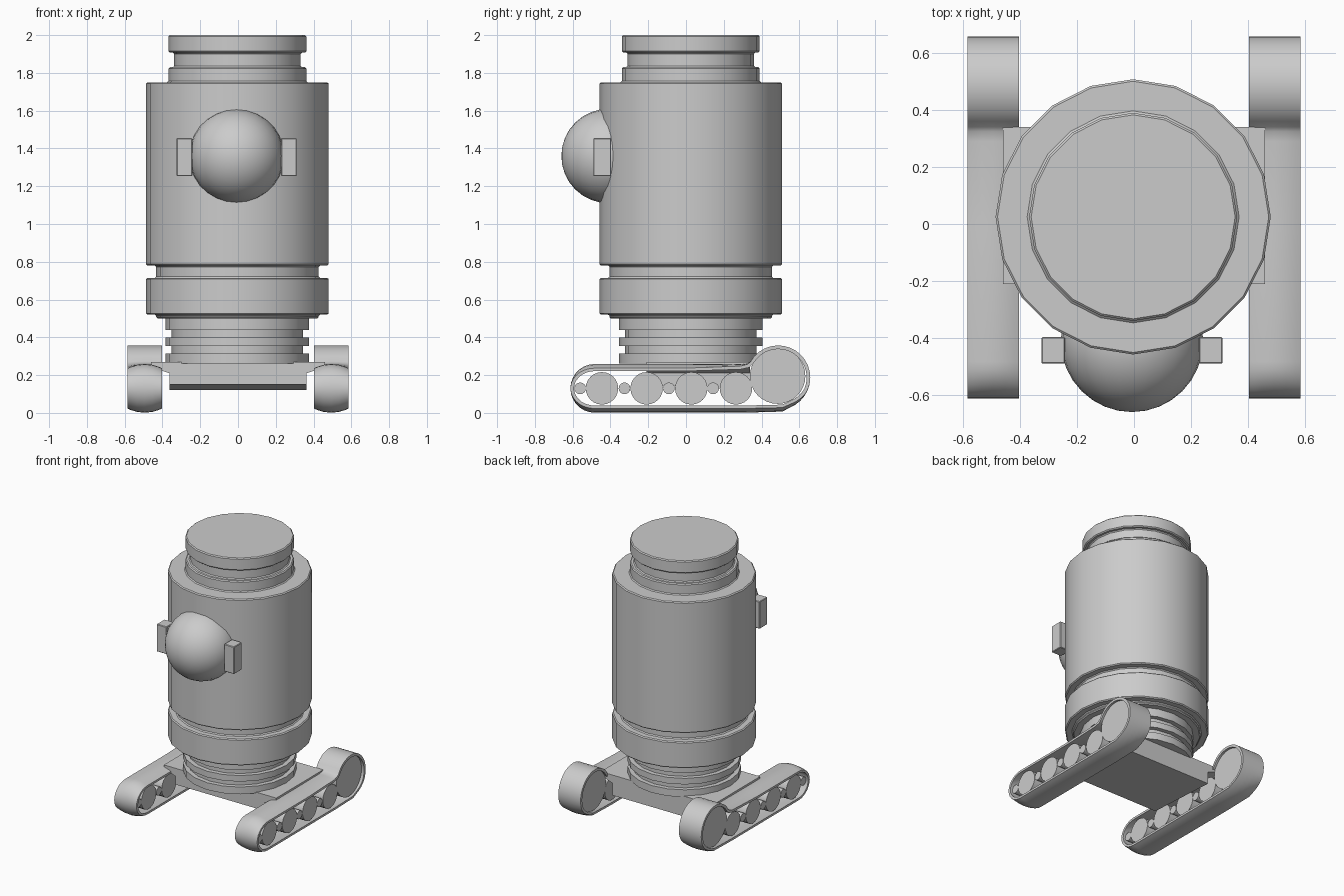
import bpy, bmesh, math
from mathutils import Vector, Matrix

if "Cube" in bpy.data.objects:
    bpy.data.objects.remove(bpy.data.objects["Cube"])

CX, CY = -0.003, 0.025      # body axis


def finish(name, bm, bevel=0.0, angle=32):
    """Bevel crisp edges, mark smooth/sharp and link the object."""
    lim = math.radians(angle)
    bmesh.ops.recalc_face_normals(bm, faces=bm.faces[:])
    if bevel:
        sharp = [e for e in bm.edges if e.is_manifold and e.calc_face_angle() > lim]
        bmesh.ops.bevel(bm, geom=sharp, offset=bevel, segments=1,
                        profile=0.5, affect='EDGES')
    for f in bm.faces:
        f.smooth = True
    for e in bm.edges:
        e.smooth = e.is_manifold and e.calc_face_angle() < lim
    me = bpy.data.meshes.new(name)
    bm.to_mesh(me)
    bm.free()
    ob = bpy.data.objects.new(name, me)
    bpy.context.collection.objects.link(ob)
    return ob


def lathe(name, profile, sides=20, bevel=0.007):
    """Stack of rings around the body axis, capped at both ends."""
    bm = bmesh.new()
    rings = []
    for r, z in profile:
        rings.append([bm.verts.new((CX + r * math.cos(2 * math.pi * i / sides),
                                    CY + r * math.sin(2 * math.pi * i / sides), z))
                      for i in range(sides)])
    for a, b in zip(rings, rings[1:]):
        for i in range(sides):
            j = (i + 1) % sides
            bm.faces.new((a[i], a[j], b[j], b[i]))
    bm.faces.new(rings[0])
    bm.faces.new(rings[-1])
    return finish(name, bm, bevel)


def steps(bands):
    """Turn (radius, z_low, z_high) bands into a stepped profile."""
    return [p for r, a, b in bands for p in ((r, a), (r, b))]


def box(name, lo, hi, bevel=0.004):
    bm = bmesh.new()
    bmesh.ops.create_cube(bm, size=1)
    lo, hi = Vector(lo), Vector(hi)
    for v in bm.verts:
        v.co = Vector([(lo[k] + hi[k]) / 2 + v.co[k] * (hi[k] - lo[k]) for k in range(3)])
    return finish(name, bm, bevel)


# Body: cap, main drum, lower ring and ribbed neck
lathe("body_drum", steps([(0.43, 0.50, 0.52), (0.483, 0.52, 0.715), (0.43, 0.715, 0.78),
                          (0.483, 0.78, 1.75), (0.365, 1.75, 1.83),
                          (0.335, 1.83, 1.908), (0.365, 1.908, 2.0)]))
lathe("ribbed_neck", steps([(0.38, 0.262, 0.315), (0.348, 0.315, 0.355),
                            (0.38, 0.355, 0.40), (0.348, 0.40, 0.44),
                            (0.38, 0.44, 0.53)]), bevel=0)

# Eye dome with its two side brackets
bm = bmesh.new()
bmesh.ops.create_uvsphere(bm, u_segments=28, v_segments=16, radius=0.25)
bm.transform(Matrix.Translation((-0.007, -0.41, 1.36)) @ Matrix.Rotation(math.pi / 2, 4, 'X'))
finish("eye_dome", bm)
for side, s in (("left", -1), ("right", 1)):
    xs = sorted((-0.007 + s * 0.235, -0.007 + s * 0.318))
    box("eye_bracket_" + side, (xs[0], -0.49, 1.253), (xs[1], -0.397, 1.455))

# Chassis: plate flaring over the tracks, belly sloping down to the rear
half = [(0.363, 0.12), (0.363, 0.21), (0.40, 0.222), (0.46, 0.25), (0.46, 0.27)]
outline = half + [(-x, z) for x, z in reversed(half)]
bm = bmesh.new()
ends = [[bm.verts.new((x, y, z + (0.03 if y < 0 and z == 0.12 else 0))) for x, z in outline]
        for y in (-0.21, 0.34)]
n = len(outline)
for i in range(n):
    j = (i + 1) % n
    bm.faces.new((ends[0][i], ends[0][j], ends[1][j], ends[1][i]))
bm.faces.new(ends[0])
bm.faces.new(ends[1])
finish("chassis", bm, angle=20)


# Track belt outline in (y, z)
def arc(cy, cz, r, a0, a1, count):
    return [(cy + r * math.cos(math.radians(a0 + (a1 - a0) * i / count)),
             cz + r * math.sin(math.radians(a0 + (a1 - a0) * i / count)))
            for i in range(count + 1)]


def belt_outline(t):
    return (arc(-0.483, 0.13, 0.129 - t, 90, 270, 14) + [(0.0, 0.001 + t), (0.3, 0.001 + t)]
            + [(0.51, 0.007 + t)] + arc(0.488, 0.187, 0.17 - t, -58, 150, 18)
            + [(0.325 + t * 0.5, 0.262 - t), (0.29, 0.259 - t), (0.0, 0.259 - t)])


def crown(y, z, t):
    """Lower the belt edges so the runs are slightly domed across their width."""
    w = 1.0 if z < 0.13 else min(1, max(0, (0.35 - y) / 0.12))
    return 0.13 + (z - 0.13) * (1 - 0.17 * w * t * t)


def belt(name, s):
    ts = (-1, -0.8, -0.45, 0, 0.45, 0.8, 1)
    bm = bmesh.new()
    loops = []
    for thick, order in ((0, ts), (0.019, ts[::-1])):
        for t in order:
            loops.append([bm.verts.new((s * 0.494 + 0.091 * t, y, crown(y, z, t)))
                          for y, z in belt_outline(thick)])
    for a, b in zip(loops, loops[1:] + loops[:1]):
        for i in range(len(a)):
            j = (i + 1) % len(a)
            bm.faces.new((a[i], a[j], b[j], b[i]))
    finish(name, bm, angle=40)


def wheel(name, s, y, z, r, sides):
    bm = bmesh.new()
    bmesh.ops.create_cone(bm, cap_ends=True, segments=sides, radius1=r, radius2=r, depth=0.15)
    bm.transform(Matrix.Translation((s * 0.494, y, z)) @ Matrix.Rotation(math.pi / 2, 4, 'Y'))
    finish(name, bm)


# Track assemblies, left and right
for side, s in (("left", -1), ("right", 1)):
    belt("track_belt_" + side, s)
    wheel("drive_wheel_" + side, s, 0.485, 0.195, 0.147, 32)
    for i in range(4):
        wheel(f"road_wheel_{side}_{i + 1}", s, -0.445 + 0.2365 * i, 0.13, 0.086, 24)
        wheel(f"small_roller_{side}_{i + 1}", s, -0.56 + 0.2345 * i, 0.13, 0.031, 16)
